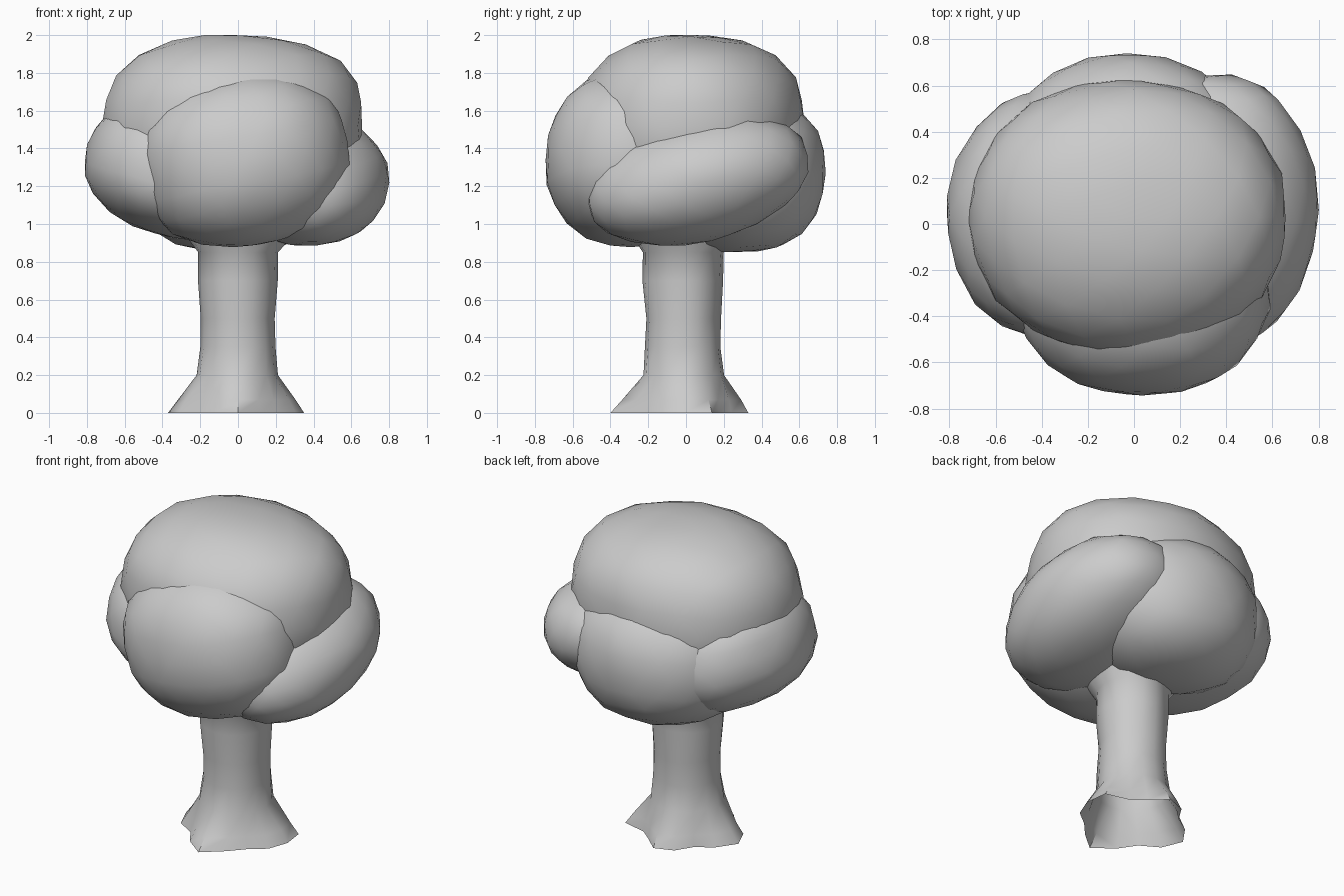
import bpy, bmesh, math
from mathutils import Vector, Euler, noise

if "Cube" in bpy.data.objects:
    bpy.data.objects.remove(bpy.data.objects["Cube"])


def finish(name, bm, angle):
    mesh = bpy.data.meshes.new(name)
    bmesh.ops.recalc_face_normals(bm, faces=bm.faces)
    bm.to_mesh(mesh)
    bm.free()
    ob = bpy.data.objects.new(name, mesh)
    bpy.context.collection.objects.link(ob)
    bpy.context.view_layer.objects.active = ob
    ob.select_set(True)
    bpy.ops.object.shade_smooth_by_angle(angle=math.radians(angle))
    ob.select_set(False)
    return ob


def leaf_clump(name, centre, radii, power=2.3, tilt=(0, 0, 0), lump=0.03):
    """Lumpy ellipsoid, round in plan and slightly boxy in height."""
    bm = bmesh.new()
    bmesh.ops.create_icosphere(bm, subdivisions=3, radius=1)
    rot = Euler([math.radians(a) for a in tilt]).to_matrix()
    c = Vector(centre)
    for v in bm.verts:
        d = v.co.normalized()
        h = (abs(d.x) ** 2.1 + abs(d.y) ** 2.1) ** (1 / 2.1)
        k = (h ** power + abs(d.z) ** power) ** (-1 / power)
        p = rot @ Vector([a * k * r for a, r in zip(d, radii)])
        p *= 1 + lump * noise.noise(d * 2.2 + c * 5)
        v.co = p + c
    return finish(name, bm, 60)


# Foliage: one big cap over four side clumps
leaf_clump("foliage_top", (-0.025, 0.03, 1.52), (0.69, 0.60, 0.48), 2.5)
leaf_clump("foliage_front", (0.035, -0.29, 1.34), (0.555, 0.455, 0.46), 2.3, (0, -10, 0))
leaf_clump("foliage_left", (-0.34, 0.04, 1.28), (0.475, 0.54, 0.345), 2.4, (0, 17, 0))
leaf_clump("foliage_right", (0.36, 0.06, 1.235), (0.44, 0.60, 0.33), 2.1, (13, 2, 0))
leaf_clump("foliage_back", (-0.03, 0.27, 1.27), (0.54, 0.47, 0.42), 2.4)

# Trunk: rings with an uneven root flare at the open foot
SIDES = 16
roots = [0.35, 0.36, 0.25, 0.26, 0.33, 0.31, 0.26, 0.31,
         0.37, 0.34, 0.28, 0.33, 0.40, 0.32, 0.29, 0.33]
rings = [(0.0, 0.0), (0.07, 0.0), (0.2, 0.215), (0.35, 0.20), (0.5, 0.195),
         (0.7, 0.21), (0.85, 0.215), (0.95, 0.29), (1.05, 0.32)]
bm = bmesh.new()
loops = []
for z, r in rings:
    loop = []
    for i in range(SIDES):
        a = 2 * math.pi * i / SIDES
        if z < 0.2:
            rad = roots[i] + (0.22 - roots[i]) * z / 0.2
        else:
            rad = r * (1 + 0.06 * noise.noise((math.cos(a) * 1.5, math.sin(a) * 1.5, z * 4)))
        oy = -0.015 if z >= 0.2 else 0
        loop.append(bm.verts.new((rad * math.cos(a), rad * math.sin(a) + oy, z)))
    loops.append(loop)
for lo, hi in zip(loops, loops[1:]):
    for i in range(SIDES):
        j = (i + 1) % SIDES
        bm.faces.new((lo[i], lo[j], hi[j], hi[i]))
finish("trunk", bm, 50)
